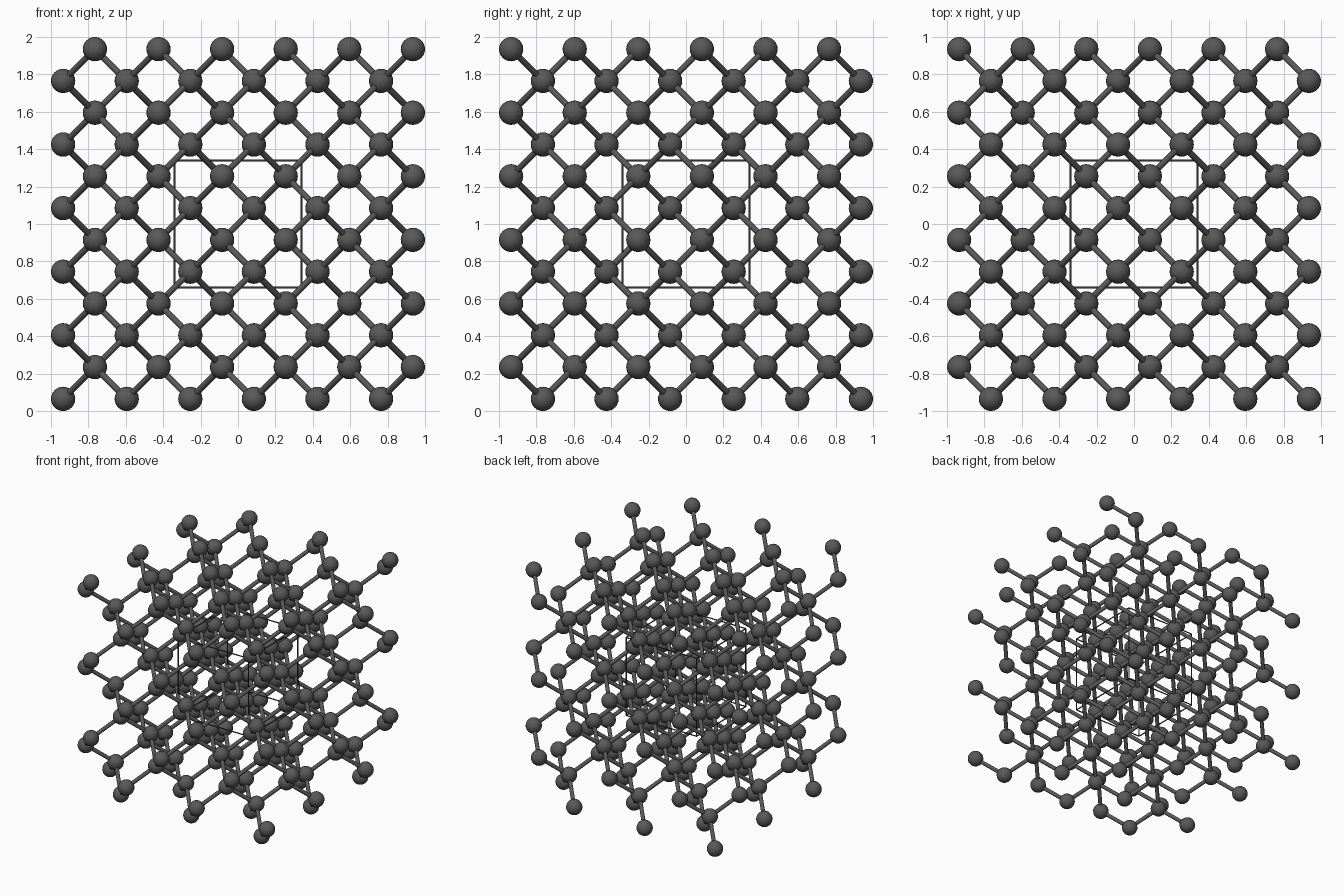
import bpy, bmesh, math
from itertools import product
from mathutils import Vector, Matrix

if "Cube" in bpy.data.objects:
    bpy.data.objects.remove(bpy.data.objects["Cube"])

STEP = 0.17          # quarter of the cell edge
N = 12               # 3 cells x 4 quarter steps per axis
ATOM_R, BOND_R, EDGE_R = 0.065, 0.0165, 0.005


def material(name, value):
    m = bpy.data.materials.new(name)
    m.diffuse_color = (value, value, value, 1)
    m.use_nodes = True
    m.node_tree.nodes["Principled BSDF"].inputs["Base Color"].default_value = m.diffuse_color
    return m


def template(bm):
    """Vertices and faces of a small bmesh, to be stamped many times."""
    bm.verts.index_update()
    shape = ([v.co.copy() for v in bm.verts], [[v.index for v in f.verts] for f in bm.faces])
    bm.free()
    return shape


def ball(radius):
    bm = bmesh.new()
    bmesh.ops.create_uvsphere(bm, u_segments=20, v_segments=12, radius=radius)
    return template(bm)


def rod(radius, sides):
    bm = bmesh.new()
    bmesh.ops.create_cone(bm, cap_ends=True, segments=sides,
                          radius1=radius, radius2=radius, depth=1)
    return template(bm)


def between(a, b):
    """Matrix that lays a unit rod from a to b."""
    d = b - a
    return (Matrix.Translation((a + b) / 2) @ d.to_track_quat('Z', 'Y').to_matrix().to_4x4()
            @ Matrix.Diagonal((1, 1, d.length, 1)))


def stamp(name, shape, matrices, mat):
    """One object made of a copy of the shape at every matrix."""
    verts, faces = [], []
    for m in matrices:
        base = len(verts)
        verts += [m @ v for v in shape[0]]
        faces += [[base + i for i in f] for f in shape[1]]
    me = bpy.data.meshes.new(name)
    me.from_pydata(verts, [], faces)
    me.shade_smooth()
    me.set_sharp_from_angle(angle=math.radians(50))
    me.materials.append(mat)
    bpy.context.collection.objects.link(bpy.data.objects.new(name, me))


def place(p):
    mid = (N - 1) / 2
    return Vector(((p[0] - mid) * STEP, (mid - p[1]) * STEP, 1 + (p[2] - mid) * STEP))


dark = material("dark_grey", 0.1)
frame = material("frame_grey", 0.06)

# Diamond lattice sites: all-even or all-odd indices with a fixed sum
sites = {p for p in product(range(N), repeat=3)
         if len({c % 2 for c in p}) == 1 and sum(p) % 4 == (3 if p[0] % 2 else 0)}

# Atoms
stamp("atoms", ball(ATOM_R), [Matrix.Translation(place(p)) for p in sites], dark)

# Bonds from every even site to its four odd neighbours
bonds = []
for p in sites:
    if p[0] % 2 == 0:
        for o in ((1, 1, 1), (1, -1, -1), (-1, 1, -1), (-1, -1, 1)):
            q = tuple(a + b for a, b in zip(p, o))
            if q in sites:
                bonds.append(between(place(p), place(q)))
stamp("bonds", rod(BOND_R, 12), bonds, dark)

# Unit cell frame
edges = []
h = 2 * STEP
for axis in range(3):
    for s, t in product((-h, h), repeat=2):
        ends = []
        for e in (-h, h):
            v = Vector((0, 0, 0))
            v[axis], v[(axis + 1) % 3], v[(axis + 2) % 3] = e, s, t
            v.z += 1
            ends.append(v)
        edges.append(between(*ends))
stamp("cell_frame", rod(EDGE_R, 8), edges, frame)
